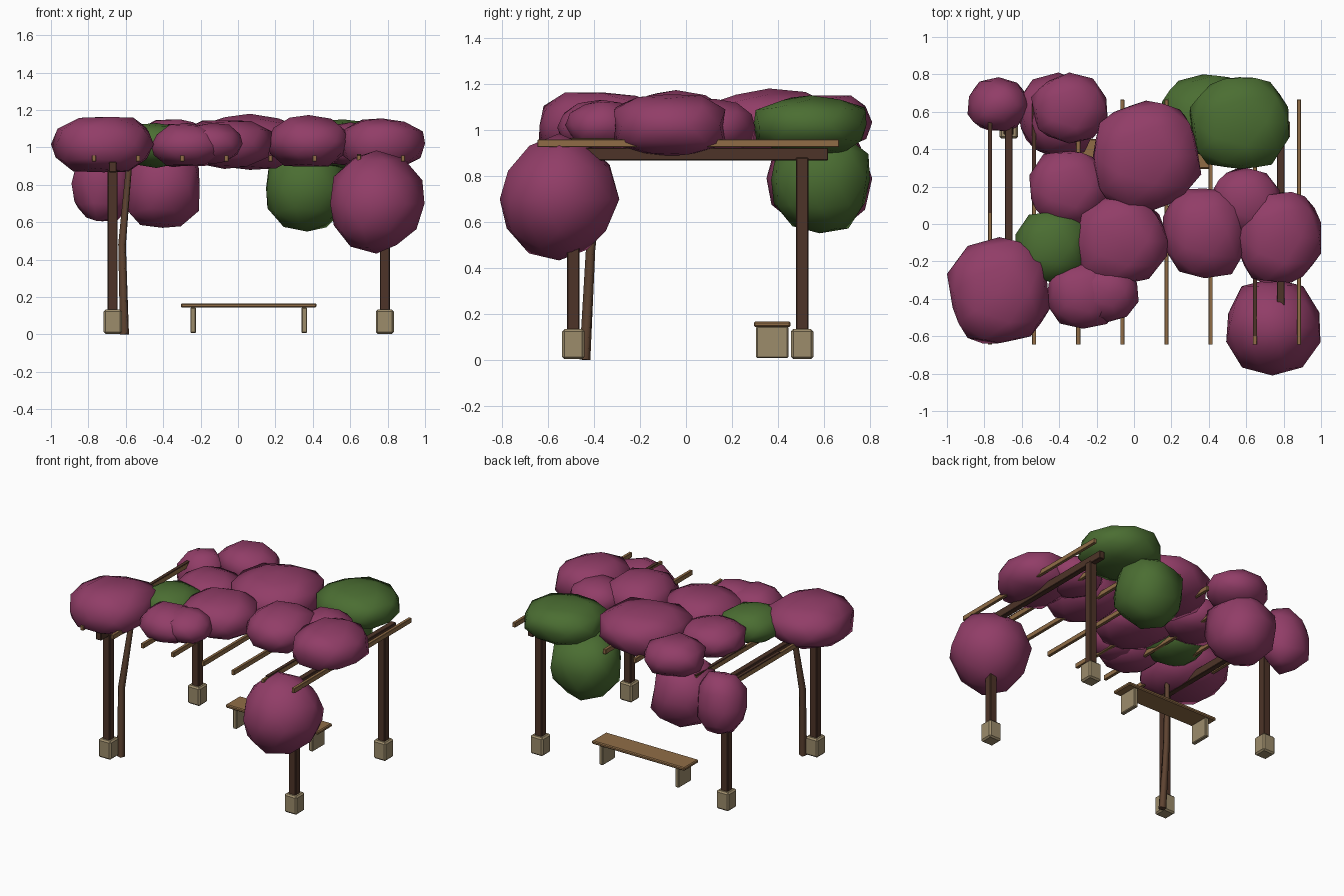
import bpy, bmesh, random
from mathutils import Vector

random.seed(11)
if "Cube" in bpy.data.objects:
    bpy.data.objects.remove(bpy.data.objects["Cube"], do_unlink=True)


def material(name, color):
    m = bpy.data.materials.new(name)
    m.use_nodes = True
    m.diffuse_color = (*color, 1)
    m.node_tree.nodes["Principled BSDF"].inputs["Base Color"].default_value = (*color, 1)
    return m


BLOSSOM = material("magenta blossom", (0.285, 0.047, 0.137))
LEAF = material("leaf green", (0.07, 0.155, 0.032))
DARK_WOOD = material("dark wood", (0.075, 0.034, 0.021))
WOOD = material("light wood", (0.28, 0.152, 0.062))
BARK = material("vine bark", (0.11, 0.055, 0.03))
STONE = material("pale stone", (0.335, 0.262, 0.148))


def add_object(name, bm, mat):
    mesh = bpy.data.meshes.new(name)
    bm.to_mesh(mesh)
    bm.free()
    obj = bpy.data.objects.new(name, mesh)
    mesh.materials.append(mat)
    bpy.context.collection.objects.link(obj)
    return obj


def box(name, center, size, mat, bevel=0.0):
    bm = bmesh.new()
    bmesh.ops.create_cube(bm, size=1)
    for v in bm.verts:
        v.co = Vector(center) + v.co * Vector(size)
    if bevel:
        bmesh.ops.bevel(bm, geom=bm.edges[:], offset=bevel, segments=1, affect="EDGES")
    return add_object(name, bm, mat)


def clump(name, center, radii, mat, power=2.5):
    """Lumpy low-poly ellipsoid that fills the given radii; a higher power is boxier."""
    bm = bmesh.new()
    bmesh.ops.create_icosphere(bm, subdivisions=2, radius=1)
    for v in bm.verts:
        norm = sum(abs(c) ** power for c in v.co) ** (1 / power)
        v.co *= random.uniform(0.93, 1.07) / norm
    for axis in range(3):
        low = min(v.co[axis] for v in bm.verts)
        high = max(v.co[axis] for v in bm.verts)
        for v in bm.verts:
            unit = 2 * (v.co[axis] - low) / (high - low) - 1
            v.co[axis] = center[axis] + radii[axis] * unit
    for f in bm.faces:
        f.smooth = True
    return add_object(name, bm, mat)


# Posts on stone footings, and the long beams over them
for side, x in (("right", -0.67), ("left", 0.785)):
    for end, y in (("front", -0.49), ("back", 0.505)):
        box(f"{end}_{side}_footing", (x, y, 0.068), (0.097, 0.097, 0.13), STONE, 0.01)
        box(f"{end}_{side}_post", (x, y, 0.5), (0.054, 0.054, 0.76), DARK_WOOD, 0.004)
    box(f"{side}_beam", (x, 0.008, 0.894), (0.04, 1.22, 0.054), DARK_WOOD, 0.003)

# Rafters
for i in range(8):
    box(f"rafter_{i + 1}", (-0.77 + 0.236 * i, 0.01, 0.941), (0.022, 1.31, 0.033), WOOD, 0.002)

# Thin vine runners lying on some rafters
for name, x, y, length in (("right", -0.77, 0.36, 0.6), ("inner", -0.534, 0.38, 0.56),
                           ("left", 0.646, -0.3, 0.6)):
    box(f"{name}_vine_runner", (x, y, 0.96), (0.022, length, 0.008), DARK_WOOD)

# Bench
box("bench_seat", (0.057, 0.375, 0.155), (0.725, 0.16, 0.023), WOOD, 0.006)
for side, x in (("right", -0.24), ("left", 0.355)):
    box(f"bench_{side}_leg", (x, 0.375, 0.076), (0.03, 0.14, 0.138), STONE, 0.005)

# Climbing vine stem
curve = bpy.data.curves.new("vine_stem", "CURVE")
curve.dimensions = "3D"
curve.bevel_depth = 0.027
curve.bevel_resolution = 0
curve.use_fill_caps = True
stem = [((-0.607, -0.44, 0.0), 1.0), ((-0.62, -0.415, 0.48), 0.85), ((-0.58, -0.36, 0.93), 0.65)]
spline = curve.splines.new("POLY")
spline.points.add(len(stem) - 1)
for point, (co, r) in zip(spline.points, stem):
    point.co = (*co, 1)
    point.radius = r
curve.materials.append(BARK)
bpy.context.collection.objects.link(bpy.data.objects.new("vine_stem", curve))

# Foliage: name, centre, radii, material, optional boxiness
FOLIAGE = [
    ("front_right_blossom", (-0.725, -0.355, 1.015), (0.275, 0.285, 0.148), BLOSSOM),
    ("back_corner_blossom", (-0.725, 0.64, 0.81), (0.165, 0.145, 0.205), BLOSSOM),
    ("hanging_back_blossom", (-0.415, 0.58, 0.79), (0.21, 0.23, 0.22), BLOSSOM),
    ("back_right_blossom", (-0.345, 0.62, 1.03), (0.205, 0.19, 0.12), BLOSSOM),
    ("back_leaves", (0.565, 0.54, 1.02), (0.265, 0.245, 0.13), LEAF),
    ("hanging_leaves", (0.365, 0.585, 0.775), (0.215, 0.215, 0.225), LEAF),
    ("hanging_front_blossom", (0.745, -0.55, 0.708), (0.252, 0.26, 0.276), BLOSSOM, 2.05),
    ("center_blossom", (0.07, 0.36, 1.03), (0.29, 0.3, 0.15), BLOSSOM),
    ("inner_right_blossom", (-0.35, 0.19, 1.01), (0.21, 0.2, 0.115), BLOSSOM),
    ("middle_leaves", (-0.44, -0.125, 1.01), (0.195, 0.19, 0.12), LEAF),
    ("inner_front_blossom", (-0.075, -0.08, 1.015), (0.255, 0.245, 0.13), BLOSSOM),
    ("front_blossom_a", (-0.27, -0.385, 1.015), (0.195, 0.175, 0.115), BLOSSOM),
    ("front_blossom_b", (-0.14, -0.365, 1.02), (0.165, 0.16, 0.11), BLOSSOM),
    ("inner_left_blossom", (0.38, -0.05, 1.035), (0.225, 0.24, 0.138), BLOSSOM),
    ("left_blossom", (0.78, -0.07, 1.02), (0.22, 0.245, 0.135), BLOSSOM, 2.8),
    ("left_back_blossom", (0.6, 0.12, 1.02), (0.18, 0.18, 0.115), BLOSSOM),
]
for entry in FOLIAGE:
    clump(*entry)
